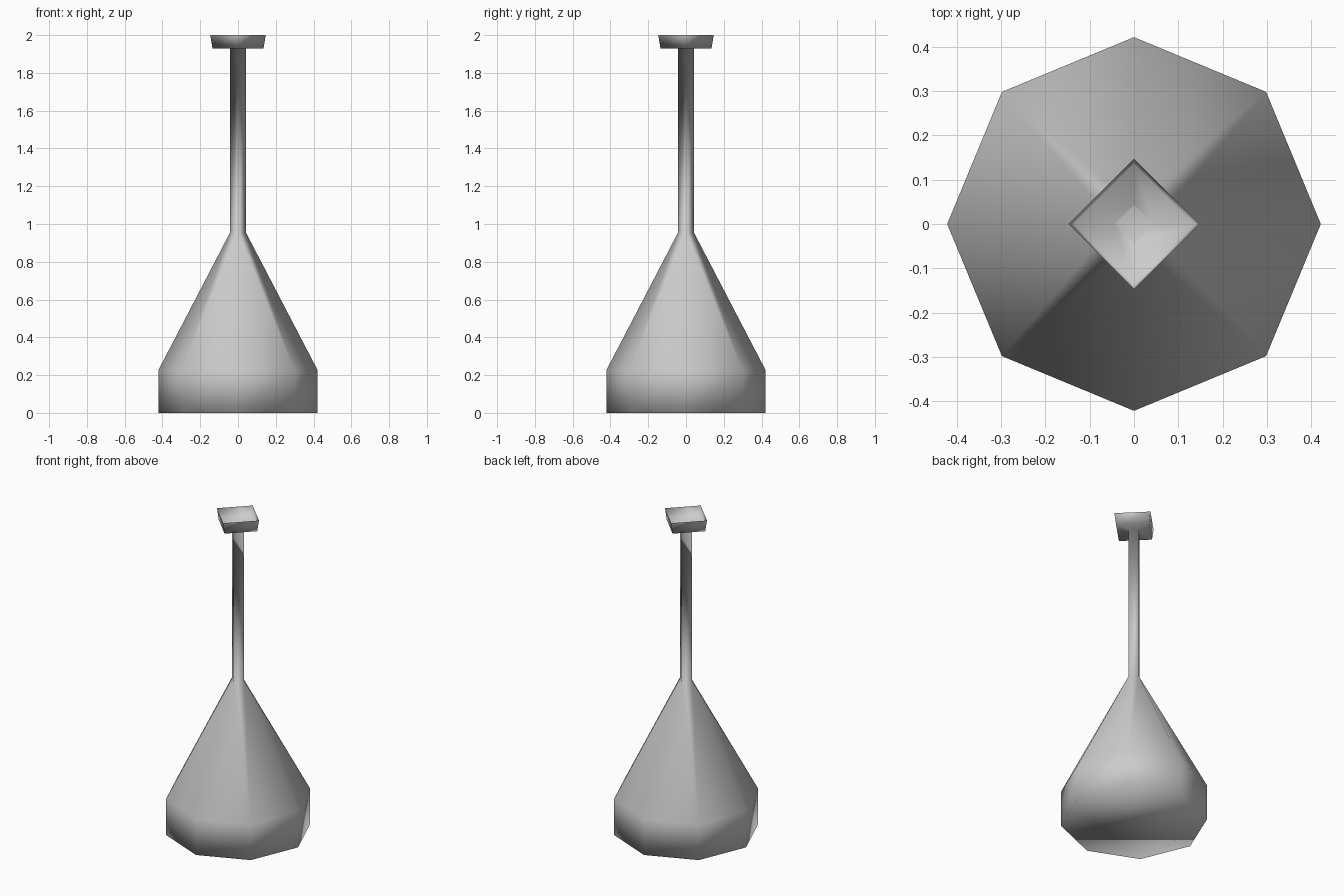
import bpy, bmesh, math

if "Cube" in bpy.data.objects:
    bpy.data.objects.remove(bpy.data.objects["Cube"], do_unlink=True)

GREY = (0.6, 0.6, 0.6, 1.0)
grey = bpy.data.materials.new("plain_grey")
grey.use_nodes = True
grey.diffuse_color = GREY
grey.node_tree.nodes["Principled BSDF"].inputs["Base Color"].default_value = GREY


def ring(bm, sides, radius, z):
    """Regular ring of vertices whose first corner lies on +x."""
    step = 2 * math.pi / sides
    return [bm.verts.new((radius * math.cos(i * step), radius * math.sin(i * step), z))
            for i in range(sides)]


def bridge(bm, low, high):
    """Quad strip between two rings of equal count."""
    n = len(low)
    for i in range(n):
        j = (i + 1) % n
        bm.faces.new((low[i], low[j], high[j], high[i]))


bm = bmesh.new()

# Eight-sided base
foot = ring(bm, 8, 0.421, 0)
shoulder = ring(bm, 8, 0.421, 0.227)
bm.faces.new(foot[::-1])
bridge(bm, foot, shoulder)

# Cone from the eight-sided shoulder to the four-sided neck
neck_low = ring(bm, 4, 0.043, 0.953)
for k in range(4):
    a, b, c = (shoulder[(2 * k + i) % 8] for i in range(3))
    p, q = neck_low[k], neck_low[(k + 1) % 4]
    bm.faces.new((a, b, p))
    bm.faces.new((b, q, p))
    bm.faces.new((b, c, q))

# Neck flaring out into an open lip, with a plate closing the lip floor
neck_top = ring(bm, 4, 0.043, 1.929)
lip_floor = ring(bm, 4, 0.135, 1.929)
lip_rim = ring(bm, 4, 0.147, 2.0)
bridge(bm, neck_low, neck_top)
bridge(bm, neck_top, lip_floor)
bm.faces.new(lip_floor[::-1])
bridge(bm, lip_floor, lip_rim)

mesh = bpy.data.meshes.new("flask")
bm.to_mesh(mesh)
bm.free()
mesh.materials.append(grey)
mesh.shade_smooth()
flask = bpy.data.objects.new("flask", mesh)
bpy.context.collection.objects.link(flask)
